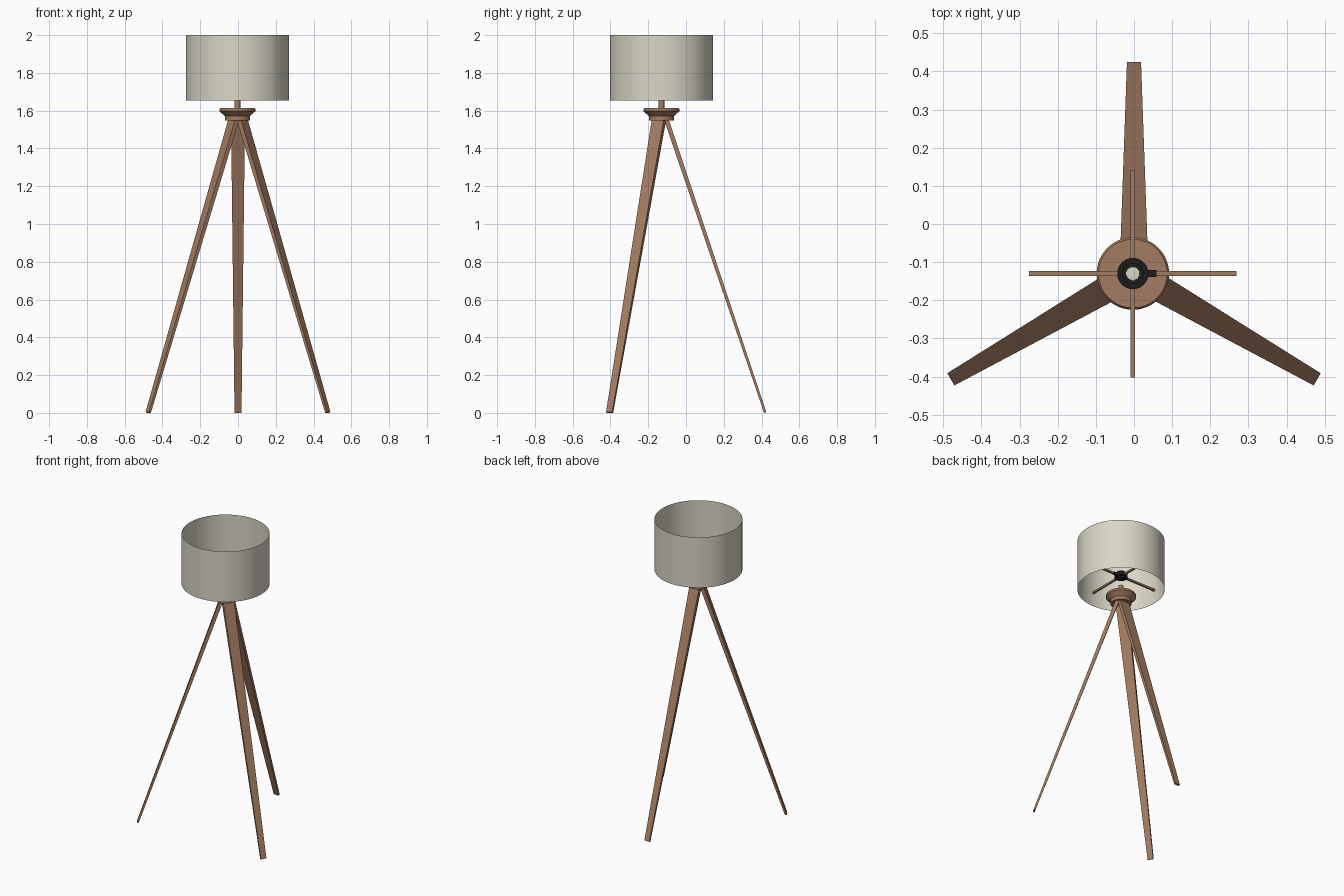
import bpy, bmesh, math
from mathutils import Matrix, Vector

if "Cube" in bpy.data.objects:
    bpy.data.objects.remove(bpy.data.objects["Cube"])

CX, CY = -0.003, -0.13          # lamp axis


def material(name, rgb):
    m = bpy.data.materials.new(name)
    m.diffuse_color = (*rgb, 1)
    m.use_nodes = True
    m.node_tree.nodes["Principled BSDF"].inputs["Base Color"].default_value = m.diffuse_color
    return m


WOOD = material("brown wood", (0.37, 0.20, 0.12))
FABRIC = material("cream fabric", (0.70, 0.67, 0.57))
BLACK = material("black plastic", (0.012, 0.012, 0.012))


def finish(bm, name, mat, smooth=False, fix=True):
    if fix:
        bmesh.ops.recalc_face_normals(bm, faces=bm.faces)
    me = bpy.data.meshes.new(name)
    bm.to_mesh(me)
    bm.free()
    me.materials.append(mat)
    ob = bpy.data.objects.new(name, me)
    bpy.context.collection.objects.link(ob)
    if smooth:
        bpy.ops.object.select_all(action='DESELECT')
        ob.select_set(True)
        bpy.context.view_layer.objects.active = ob
        bpy.ops.object.shade_smooth_by_angle(angle=math.radians(30))
    return ob


def lathe(name, profile, mat, n=48, fix=True):
    """Revolve (radius, height) points around the lamp axis."""
    bm = bmesh.new()
    vs = [bm.verts.new((CX + r, CY, z)) for r, z in profile]
    es = [bm.edges.new(p) for p in zip(vs, vs[1:])]
    bmesh.ops.spin(bm, geom=vs + es, cent=(CX, CY, 0), axis=(0, 0, 1),
                   angle=math.tau, steps=n, use_duplicate=False)
    bmesh.ops.remove_doubles(bm, verts=bm.verts, dist=1e-5)
    bmesh.ops.dissolve_degenerate(bm, edges=bm.edges, dist=1e-6)
    return finish(bm, name, mat, True, fix)


def box(name, center, size, mat):
    bm = bmesh.new()
    bmesh.ops.create_cube(bm, size=1, matrix=Matrix.Translation(center)
                          @ Matrix.Diagonal((*size, 1)))
    return finish(bm, name, mat)


def leg(name, angle):
    """Flat plank tapering in width and thickness towards the foot."""
    bottom, top = Vector((0.549, 0, 0.002)), Vector((0.022, 0, 1.565))
    normal = Vector((top.z - bottom.z, 0, bottom.x - top.x)).normalized()
    bm = bmesh.new()
    rings = []
    for c, w, t in ((bottom, 0.0185, 0.006), (top, 0.037, 0.012)):
        rings.append([bm.verts.new(c + normal * t * a + Vector((0, w * b, 0)))
                      for a, b in ((-1, -1), (1, -1), (1, 1), (-1, 1))])
    lo, hi = rings
    bm.faces.new(lo)
    bm.faces.new(hi)
    for i in range(4):
        j = (i + 1) % 4
        bm.faces.new((lo[i], lo[j], hi[j], hi[i]))
    bm.transform(Matrix.Translation((0, CY, 0))
                 @ Matrix.Rotation(math.radians(angle), 4, 'Z'))
    return finish(bm, name, WOOD)


# Tripod legs
for name, angle in (("back_leg", 90), ("left_leg", 210), ("right_leg", 330)):
    leg(name, angle)

# Turned hub and stem
lathe("hub", [(0, 1.548), (0.066, 1.548), (0.066, 1.571), (0.095, 1.597),
              (0.095, 1.607), (0.09, 1.615), (0, 1.615)], WOOD)
lathe("stem", [(0, 1.61), (0.015, 1.61), (0.015, 1.68), (0, 1.68)], WOOD, 24)

# Open drum shade
lathe("shade", [(0.273, 1.655), (0.273, 2.0)], FABRIC, 64)

# Cross bars holding the shade
box("cross_bar_x", (CX, CY, 1.75), (0.544, 0.013, 0.012), WOOD)
box("cross_bar_y", (CX, CY, 1.75), (0.012, 0.544, 0.012), WOOD)

# Bulb socket, its switch and the bulb tip
lathe("socket", [(0, 1.73), (0.028, 1.73), (0.028, 1.738), (0.041, 1.738),
                 (0.041, 1.762), (0.028, 1.762), (0.028, 1.775),
                 (0, 1.775)], BLACK, 32)
box("switch", (CX + 0.05, CY, 1.75), (0.024, 0.018, 0.014), BLACK)
lathe("bulb_tip", [(0, 1.77), (0.018, 1.77), (0.018, 1.779), (0, 1.781)],
      FABRIC, 24)
